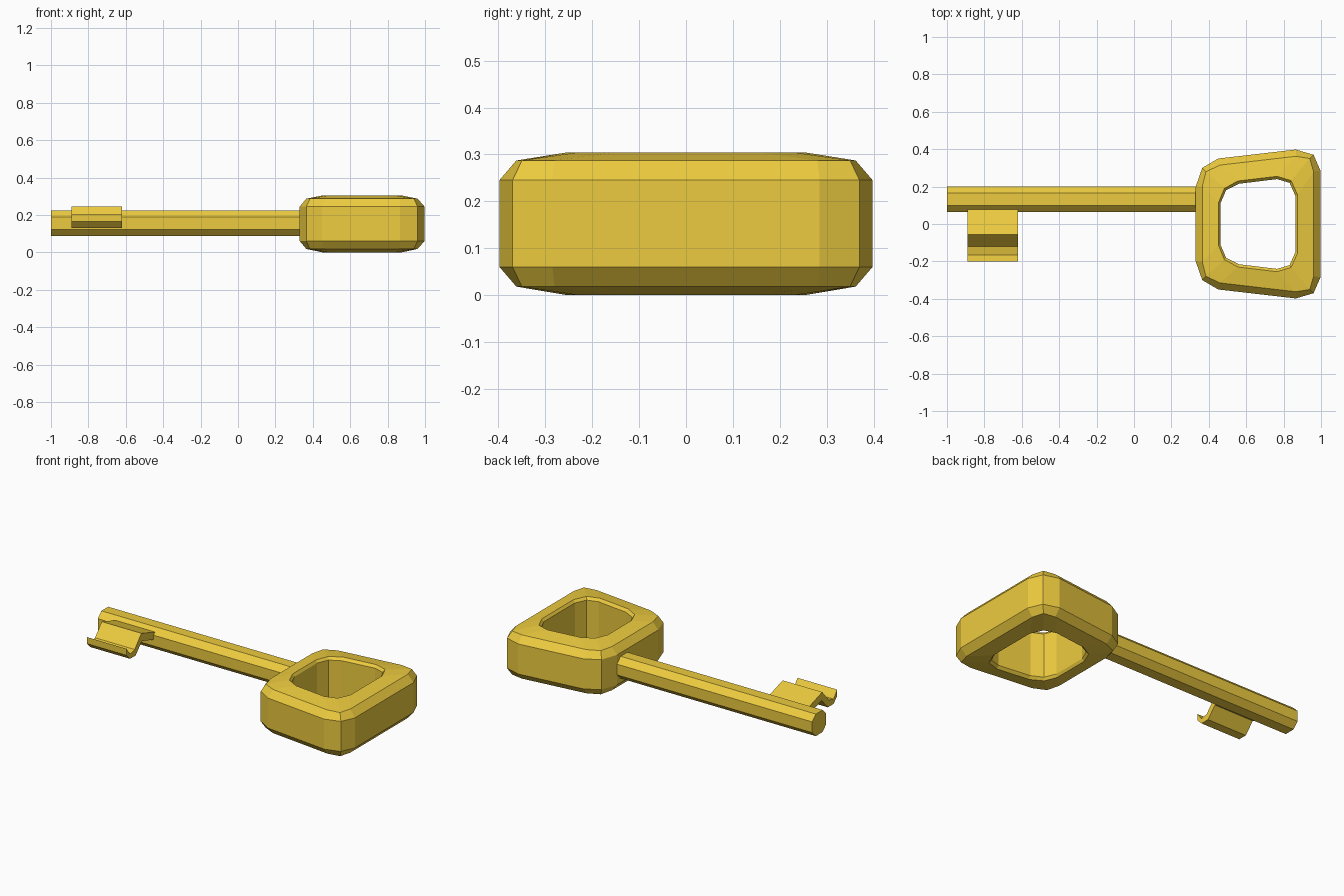
import bpy, bmesh

if "Cube" in bpy.data.objects:
    bpy.data.objects.remove(bpy.data.objects["Cube"])

gold = bpy.data.materials.new("gold")
gold.diffuse_color = (0.85, 0.60, 0.05, 1)
gold.use_nodes = True
gold.node_tree.nodes["Principled BSDF"].inputs["Base Color"].default_value = gold.diffuse_color


def finish(name, bm):
    bmesh.ops.recalc_face_normals(bm, faces=bm.faces)
    me = bpy.data.meshes.new(name)
    bm.to_mesh(me)
    bm.free()
    me.materials.append(gold)
    ob = bpy.data.objects.new(name, me)
    bpy.context.collection.objects.link(ob)
    return ob


def bridge(bm, a, b):
    n = len(a)
    for i in range(n):
        bm.faces.new((a[i], a[(i + 1) % n], b[(i + 1) % n], b[i]))


def extrude_x(name, profile, x0, x1):
    """Closed y-z profile stretched along x."""
    bm = bmesh.new()
    a = [bm.verts.new((x0, y, z)) for y, z in profile]
    b = [bm.verts.new((x1, y, z)) for y, z in profile]
    bridge(bm, a, b)
    bm.faces.new(a)
    bm.faces.new(b)
    return finish(name, bm)


def mirrored(half):
    return half + [(x, -y) for x, y in reversed(half)]


# Bow: closed ring swept through outlines of the grip, from the outer wall to the hole
outer = mirrored([(.33, .20), (.365, .30), (.45, .35), (.865, .398), (.96, .37), (.997, .285)])
shoulder = mirrored([(.365, .20), (.385, .28), (.46, .315), (.865, .362), (.94, .35), (.96, .28)])
rim = mirrored([(.452, .115), (.483, .19), (.555, .23), (.765, .255), (.84, .232), (.875, .155)])
hole = mirrored([(.462, .11), (.492, .18), (.56, .215), (.765, .24), (.832, .22), (.863, .15)])
sections = [(outer, .06), (outer, .245), (shoulder, .287), (rim, .304), (hole, .288),
            (hole, .016), (rim, 0), (shoulder, .018)]
bm = bmesh.new()
loops = [[bm.verts.new((x, y, z)) for x, y in pts] for pts, z in sections]
for i, loop in enumerate(loops):
    bridge(bm, loop, loops[(i + 1) % len(loops)])
finish("bow", bm)

# Shaft: octagonal bar
cy, cz, r, c = .132, .155, .068, .033
octagon = [(r, -c), (r, c), (c, r), (-c, r), (-r, c), (-r, -c), (-c, -r), (c, -r)]
extrude_x("shaft", [(cy + y, cz + z) for y, z in octagon], -1, .36)

# Bit: folded plate beside the shaft tip
fold = [(.10, .195), (-.055, .245), (-.12, .17), (-.165, .16), (-.20, .205),
        (-.20, .165), (-.165, .13), (-.11, .13), (-.05, .195), (.10, .15)]
extrude_x("bit", fold, -.89, -.62)
